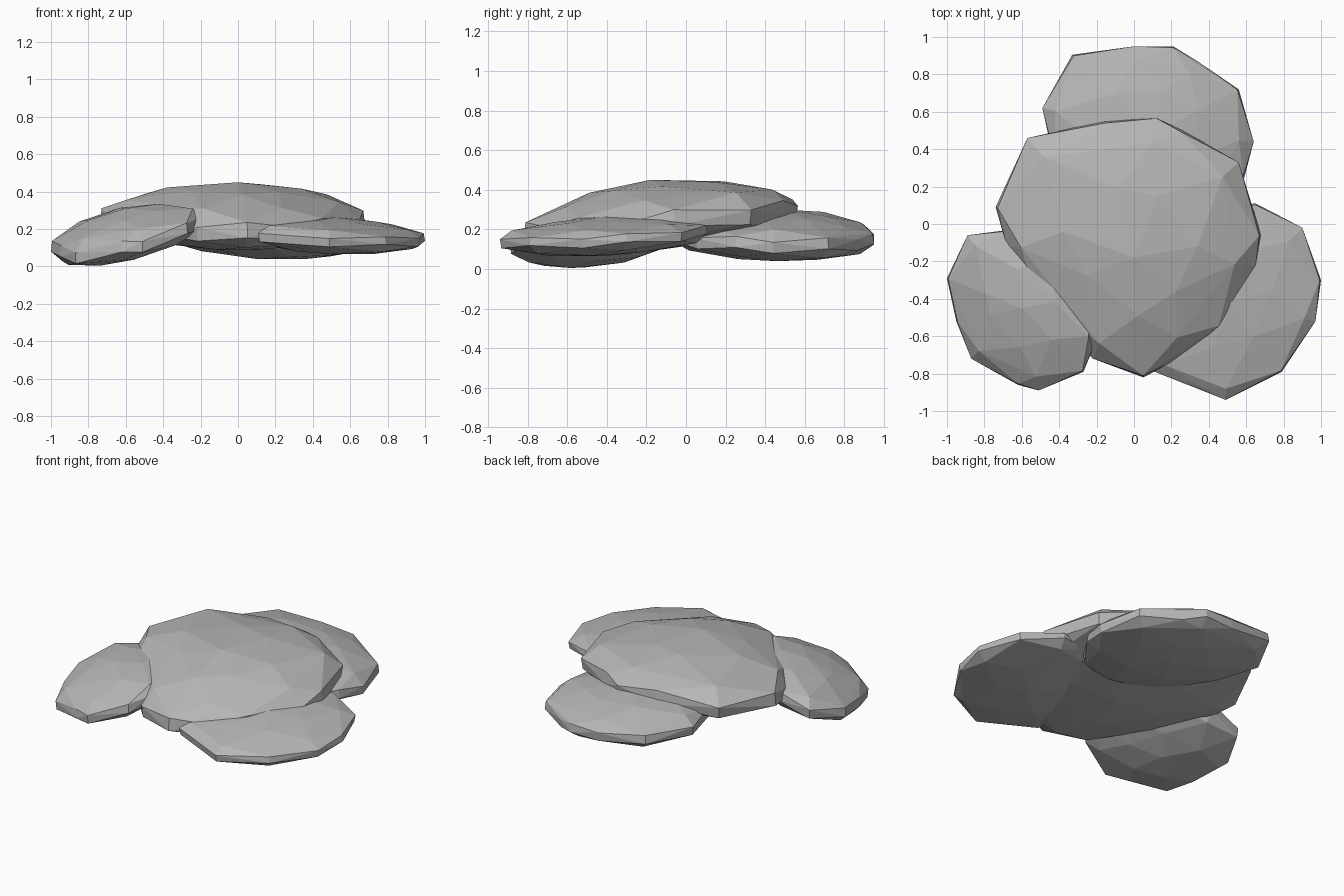
import bpy, bmesh, random
from mathutils import Vector

if "Cube" in bpy.data.objects:
    bpy.data.objects.remove(bpy.data.objects["Cube"])

random.seed(4)

stone = bpy.data.materials.new("stone_grey")
stone.diffuse_color = (0.47, 0.47, 0.47, 1)
stone.use_nodes = True
stone.node_tree.nodes["Principled BSDF"].inputs["Base Color"].default_value = stone.diffuse_color

# (share of outline, share of height) from blunt rim to crown
PROFILE = [(0.985, 0.3), (0.86, 0.56), (0.5, 0.83)]


def slab(name, outline, centre, z, tilt, rise, drop):
    """Faceted flat boulder: rings shrink from the outline to a crown and a belly."""
    cx, cy = centre
    bm = bmesh.new()

    def point(x, y, dz):
        plane = z + tilt[0] * (x - cx) + tilt[1] * (y - cy)
        bm.verts.new(Vector((x, y, max(plane + dz, 0.0))))

    for height in (rise, -drop):
        start = 0 if height > 0 else 1
        for ring, (s, h) in enumerate(PROFILE):
            for i in range((start + ring) % 2, len(outline), 2):
                x, y = outline[i]
                k = s if ring == 0 else s * random.uniform(0.95, 1.04)
                point(cx + (x - cx) * k, cy + (y - cy) * k, height * h)
        point(cx, cy, height)
    # Rim corners sit alternately a little low and a little high
    for i, (x, y) in enumerate(outline):
        point(x, y, -0.1 * drop if i % 2 == 0 else 0.15 * rise)

    bmesh.ops.convex_hull(bm, input=bm.verts)
    loose = [v for v in bm.verts if not v.link_faces]
    bmesh.ops.delete(bm, geom=loose, context='VERTS')
    bmesh.ops.recalc_face_normals(bm, faces=bm.faces)
    mesh = bpy.data.meshes.new(name)
    bm.to_mesh(mesh)
    bm.free()
    mesh.materials.append(stone)
    obj = bpy.data.objects.new(name, mesh)
    bpy.context.collection.objects.link(obj)
    return obj


# Large central slab, rising towards the back
slab("centre_slab",
     [(-0.74, 0.09), (-0.57, 0.46), (-0.16, 0.55), (0.12, 0.565), (0.26, 0.5),
      (0.56, 0.33), (0.68, -0.06), (0.65, -0.22), (0.46, -0.55), (0.28, -0.7),
      (0.05, -0.82), (-0.22, -0.72), (-0.53, -0.38), (-0.68, -0.12)],
     (0.0, -0.18), 0.22, (0.0, 0.085), 0.23, 0.13)

# Back slab, tucked under the centre
slab("back_slab",
     [(-0.33, 0.905), (0.0, 0.95), (0.21, 0.95), (0.34, 0.87), (0.56, 0.72),
      (0.64, 0.44), (0.59, 0.25), (0.45, 0.05), (0.2, -0.08), (-0.15, 0.0),
      (-0.43, 0.35), (-0.49, 0.62)],
     (0.1, 0.48), 0.155, (-0.08, -0.02), 0.145, 0.115)

# Left front slab, tilted up towards the centre
slab("left_slab",
     [(-1.0, -0.29), (-0.89, -0.06), (-0.66, -0.03), (-0.4, -0.15),
      (-0.24, -0.38), (-0.2, -0.62), (-0.27, -0.79), (-0.51, -0.89),
      (-0.62, -0.86), (-0.87, -0.72), (-0.95, -0.52)],
     (-0.6, -0.45), 0.165, (0.25, 0.17), 0.145, 0.125)

# Right front slab, low and wide
slab("right_slab",
     [(0.65, 0.11), (0.9, -0.02), (1.0, -0.3), (0.97, -0.52), (0.79, -0.79),
      (0.49, -0.94), (0.36, -0.88), (0.11, -0.79), (0.04, -0.5), (0.16, -0.15),
      (0.42, 0.08)],
     (0.5, -0.42), 0.165, (-0.05, 0.06), 0.1, 0.1)
